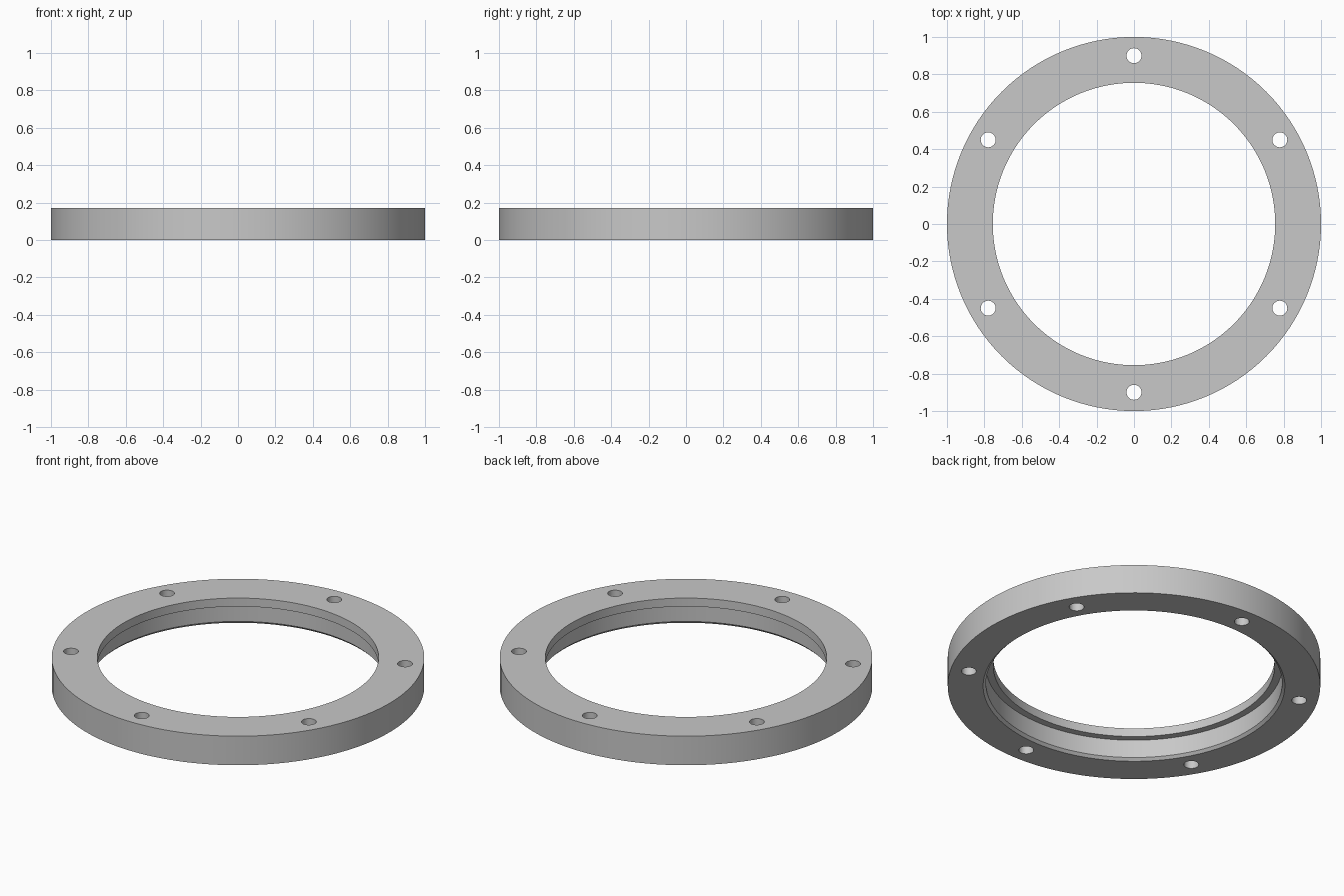
import bpy, bmesh
from math import pi, sin, cos, radians
from mathutils import Matrix, Vector

cube = bpy.data.objects.get("Cube")
if cube:
    bpy.data.objects.remove(cube, do_unlink=True)

HEIGHT = 0.172
SEGMENTS = 128


def make_material(name, colour):
    mat = bpy.data.materials.new(name)
    mat.use_nodes = True
    mat.diffuse_color = colour
    node = next(n for n in mat.node_tree.nodes if n.type == "BSDF_PRINCIPLED")
    node.inputs["Base Color"].default_value = colour
    return mat


def add_object(name, bm, mat):
    bmesh.ops.recalc_face_normals(bm, faces=bm.faces)
    mesh = bpy.data.meshes.new(name)
    bm.to_mesh(mesh)
    bm.free()
    mesh.materials.append(mat)
    obj = bpy.data.objects.new(name, mesh)
    bpy.context.collection.objects.link(obj)
    return obj


grey = make_material("light grey", (0.58, 0.58, 0.58, 1))

# Ring body: lathed section with an inner lip, a counterbore and a chamfer below
section = [(1, 0), (1, HEIGHT), (0.755, HEIGHT), (0.755, 0.122),
           (0.795, 0.122), (0.795, 0.015), (0.81, 0)]
bm = bmesh.new()
verts = [bm.verts.new((r, 0, z)) for r, z in section]
edges = [bm.edges.new((v, verts[i - 1])) for i, v in enumerate(verts)]
bmesh.ops.spin(bm, geom=verts + edges, cent=(0, 0, 0), axis=(0, 0, 1),
               angle=2 * pi, steps=SEGMENTS, use_merge=True)
bmesh.ops.remove_doubles(bm, verts=bm.verts, dist=1e-5)
ring = add_object("flange_ring", bm, grey)

# Six bolt holes on one pitch circle
bm = bmesh.new()
for i in range(6):
    a = pi / 2 + i * pi / 3
    place = Matrix.Translation(Vector((0.9 * cos(a), 0.9 * sin(a), HEIGHT / 2)))
    bmesh.ops.create_cone(bm, cap_ends=True, segments=32, radius1=0.04,
                          radius2=0.04, depth=0.4, matrix=place)
cutter = add_object("bolt_hole_cutter", bm, grey)
cutter.hide_render = True

cut = ring.modifiers.new("bolt_holes", "BOOLEAN")
cut.operation = "DIFFERENCE"
cut.solver = "EXACT"
cut.object = cutter

# Apply the cut, drop the cutter and smooth the round walls
bpy.ops.object.select_all(action="DESELECT")
bpy.context.view_layer.objects.active = ring
ring.select_set(True)
bpy.ops.object.modifier_apply(modifier=cut.name)
bpy.data.objects.remove(cutter, do_unlink=True)
bpy.ops.object.shade_smooth_by_angle(angle=radians(30))
